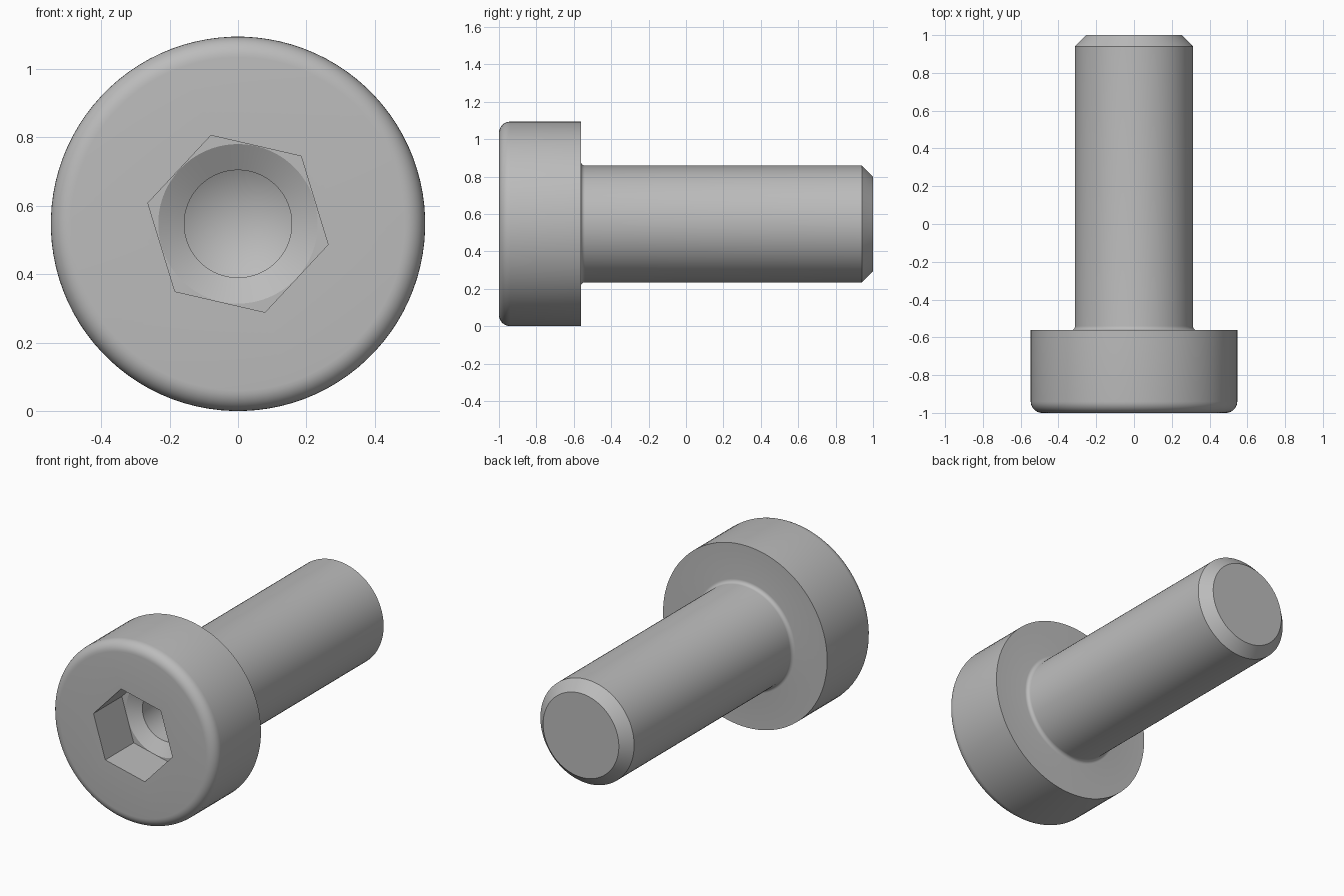
import bpy
import bmesh
from math import cos, sin, pi, radians

cube = bpy.data.objects.get("Cube")
if cube:
    bpy.data.objects.remove(cube, do_unlink=True)

SEGMENTS = 96             # divisible by six so ring points land on hex corners
HEAD_R, SHANK_R, HEX_R, PILOT_R = 0.547, 0.3125, 0.234, 0.157
PHASE = radians(-13)      # turn of the hex socket
FRONT, UNDERSIDE, TIP = -1.0, -0.5625, 1.0
SOCKET_FLOOR = -0.73
PILOT_END = -0.49
SLOPE = 0.577             # drill point depth per unit of radius


def arc(y, r, radius, start, end, steps):
    """Points (y, radius) along a fillet."""
    angles = [radians(start + (end - start) * i / steps) for i in range(steps + 1)]
    return [(y + radius * cos(a), r + radius * sin(a), False) for a in angles]


# Profile from the pilot hole tip, out over the head and along the shank
edge, neck, chamfer = 0.06, 0.022, 0.06
profile = [
    (PILOT_END, PILOT_R, False),
    (SOCKET_FLOOR + SLOPE * (HEX_R - PILOT_R), PILOT_R, False),
    (SOCKET_FLOOR, HEX_R - 0.001, False),
    (SOCKET_FLOOR, HEX_R, True),
    (FRONT, HEX_R, True),
]
profile += arc(FRONT + edge, HEAD_R - edge, edge, 180, 90, 8)
profile += [(UNDERSIDE, HEAD_R, False)]
profile += arc(UNDERSIDE + neck, SHANK_R + neck, neck, 180, 270, 6)
profile += [(TIP - chamfer, SHANK_R, False), (TIP, SHANK_R - chamfer, False)]


def ring(bm, y, r, hexagonal):
    """One ring of points, round or six-sided, about the screw axis."""
    points = []
    for i in range(SEGMENTS):
        t = 2 * pi * i / SEGMENTS
        d = r / cos(t % (pi / 3) - pi / 6) if hexagonal else r
        points.append(bm.verts.new((d * cos(t + PHASE), y, HEAD_R + d * sin(t + PHASE))))
    return points


def close_fan(bm, points, y):
    tip = bm.verts.new((0, y, HEAD_R))
    for i, p in enumerate(points):
        bm.faces.new((p, points[i - 1], tip))


# Screw: head, socket and shank in one turned piece
bm = bmesh.new()
rings = [ring(bm, *p) for p in profile]
for a, b in zip(rings, rings[1:]):
    for i in range(SEGMENTS):
        bm.faces.new((a[i - 1], a[i], b[i], b[i - 1]))
close_fan(bm, rings[0], PILOT_END + SLOPE * PILOT_R)
bm.faces.new(rings[-1])
bmesh.ops.recalc_face_normals(bm, faces=bm.faces)

mesh = bpy.data.meshes.new("socket_screw")
bm.to_mesh(mesh)
bm.free()
screw = bpy.data.objects.new("socket_screw", mesh)
bpy.context.collection.objects.link(screw)

# Plain grey metal
grey = bpy.data.materials.new("plain_grey")
grey.use_nodes = True
colour = (0.5, 0.5, 0.5, 1)
grey.diffuse_color = colour
grey.node_tree.nodes["Principled BSDF"].inputs["Base Color"].default_value = colour
mesh.materials.append(grey)

bpy.context.view_layer.objects.active = screw
screw.select_set(True)
bpy.ops.object.shade_smooth_by_angle(angle=radians(25))
